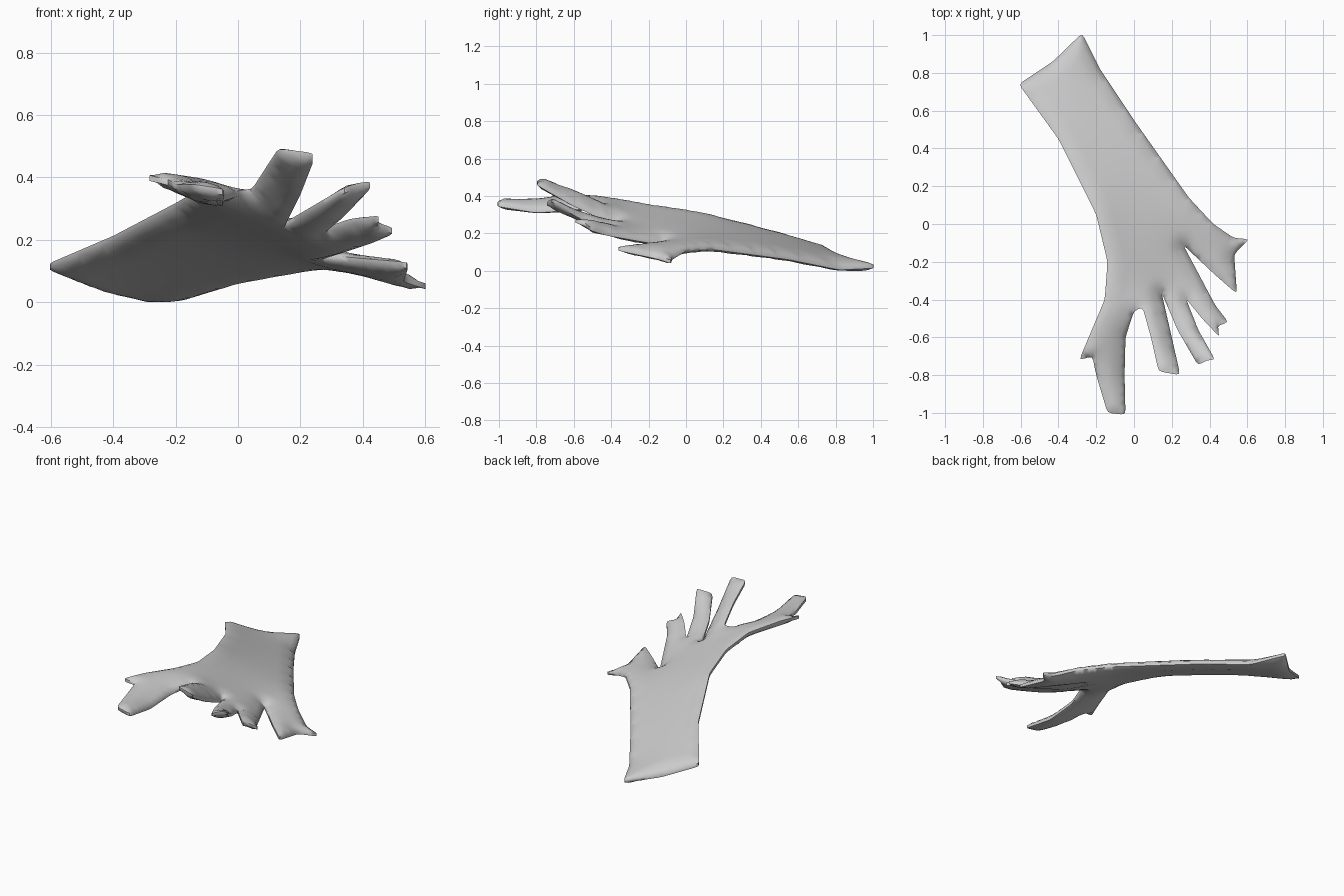
import bpy, bmesh, math
from mathutils import Vector
from mathutils.geometry import delaunay_2d_cdt

if "Cube" in bpy.data.objects:
    bpy.data.objects.remove(bpy.data.objects["Cube"])

# Glove outline seen from above, with the height of the edge at each point
OUTLINE = [
    # cuff and outer sleeve edge
    (-0.61, 0.74, .12), (-0.43, 0.86, .05), (-0.275, 1.01, .03), (-0.18, 0.82, .02),
    (0, 0.55, .075), (0.29, 0.14, .13), (0.42, 0, .12),
    # little finger
    (0.53, -0.075, .075), (0.61, -0.08, .055), (0.53, -0.16, .08), (0.545, -0.37, .125),
    (0.43, -0.27, .135), (0.26, -0.11, .15),
    # ring finger
    (0.34, -0.26, .175), (0.43, -0.43, .205), (0.5, -0.52, .235), (0.44, -0.54, .255),
    (0.455, -0.6, .275), (0.36, -0.5, .265), (0.275, -0.395, .235),
    # middle finger
    (0.34, -0.56, .29), (0.43, -0.72, .385), (0.385, -0.72, .38), (0.34, -0.75, .365),
    (0.23, -0.56, .30), (0.145, -0.36, .25),
    # index finger
    (0.2, -0.6, .36), (0.245, -0.8, .475), (0.13, -0.78, .49), (0.09, -0.6, .43),
    (0.045, -0.44, .36), (0, -0.46, .355),
    # thumb, with the folded lobe at its side
    (-0.045, -0.6, .34), (-0.05, -0.8, .325), (-0.045, -1.01, .36), (-0.14, -1.0, .375),
    (-0.2, -0.8, .375), (-0.22, -0.70, .39), (-0.29, -0.72, .405), (-0.24, -0.6, .405),
    # palm and inner sleeve edge
    (-0.155, -0.4, .385), (-0.14, -0.2, .35), (-0.2, 0.05, .315), (-0.4, 0.45, .21),
]
STEP = 0.025


def refine(points):
    """Resample the closed outline evenly and round its corners slightly."""
    out = []
    for a, b in zip(points, points[1:] + points[:1]):
        a, b = Vector(a), Vector(b)
        n = max(1, round((b - a).xy.length / STEP))
        out += [a.lerp(b, i / n) for i in range(n)]
    n = len(out)
    return [out[i] * .6 + (out[i - 1] + out[(i + 1) % n]) * .2 for i in range(n)]


def edge_distance(p, ring):
    best = 9.0
    for a, b in zip(ring, ring[1:] + ring[:1]):
        d = b - a
        t = max(0, min(1, (p - a).dot(d) / max(d.dot(d), 1e-9)))
        best = min(best, (p - a - d * t).length)
    return best


def inside(p, ring):
    hit = False
    for a, b in zip(ring, ring[1:] + ring[:1]):
        if (a.y > p.y) != (b.y > p.y):
            if p.x < a.x + (p.y - a.y) * (b.x - a.x) / (b.y - a.y):
                hit = not hit
    return hit


rim = refine(OUTLINE)
ring = [p.xy for p in rim]
n = len(ring)
pts, dist = list(ring), [0.0] * n
for j in range(-40, 41):
    for i in range(-26, 27):
        p = Vector(((i + .5 * (j % 2)) * STEP, j * STEP))
        if inside(p, ring):
            d = edge_distance(p, ring)
            if d > STEP * .45:
                pts.append(p)
                dist.append(d)

# Triangulated sheet within the outline
verts, _, faces, orig, _, _ = delaunay_2d_cdt(
    pts, [(i, (i + 1) % n) for i in range(n)], [], 1, 1e-6)
src = [o[0] if o else 0 for o in orig]
near = [set() for _ in verts]
for f in faces:
    for a in f:
        near[a].update(b for b in f if b != a)

# Cloth surface stretched between the edge heights
z = [rim[s].z if s < n else .2 for s in src]
for _ in range(500):
    for k, s in enumerate(src):
        if s >= n and near[k]:
            avg = sum(z[m] for m in near[k]) / len(near[k])
            z[k] += 1.7 * (avg - z[k])

# Upper and lower layers, puffed away from the seam
bm = bmesh.new()
top, low = [], []
for v, h, s in zip(verts, z, src):
    t = .009 + .023 * math.sqrt(min(dist[s], .07) / .07)
    top.append(bm.verts.new((v.x, v.y, h + t)))
    low.append(bm.verts.new((v.x, v.y, h - t)))
for f in faces:
    bm.faces.new([top[k] for k in f])
    bm.faces.new([low[k] for k in reversed(f)])
pair = dict(zip(top, low))
for e in [e for e in bm.edges if len(e.link_faces) == 1 and e.verts[0] in pair]:
    a, b = e.verts
    bm.faces.new((a, b, pair[b], pair[a]))
bmesh.ops.delete(bm, geom=[v for v in bm.verts if not v.link_faces], context='VERTS')
bmesh.ops.recalc_face_normals(bm, faces=bm.faces[:])
floor = min(v.co.z for v in bm.verts)
bmesh.ops.translate(bm, verts=bm.verts[:], vec=(0, 0, -floor))
for f in bm.faces:
    f.smooth = True

mesh = bpy.data.meshes.new("glove")
bm.to_mesh(mesh)
bm.free()
glove = bpy.data.objects.new("glove", mesh)
bpy.context.collection.objects.link(glove)
bpy.context.view_layer.objects.active = glove
glove.select_set(True)
bpy.ops.object.shade_smooth_by_angle(angle=math.radians(65))
